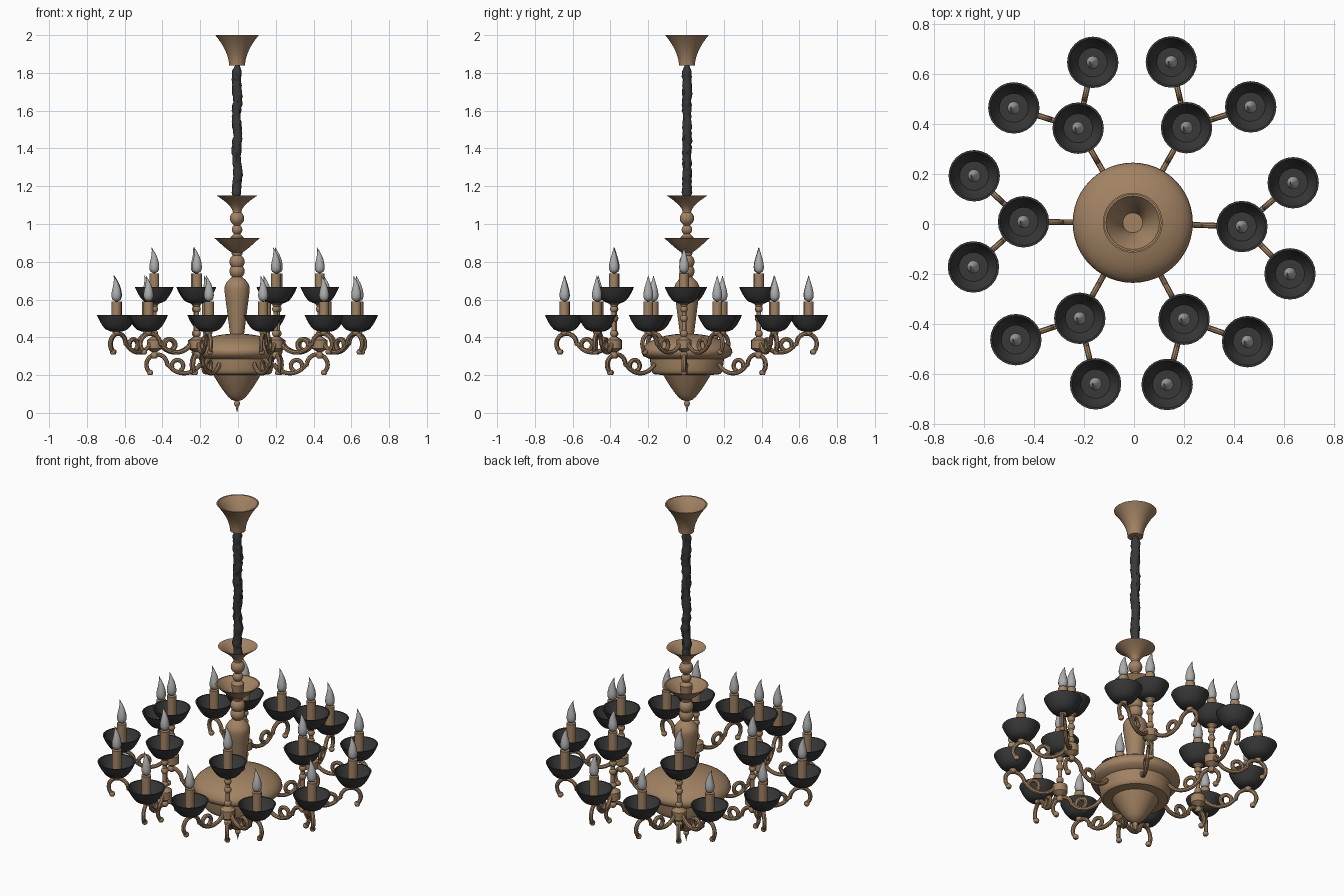
import bpy, bmesh, math, random
from mathutils import Vector

random.seed(4)
cube = bpy.data.objects.get("Cube")
if cube:
    bpy.data.objects.remove(cube, do_unlink=True)


def material(name, *rgb):
    m = bpy.data.materials.new(name)
    m.use_nodes = True
    m.diffuse_color = (*rgb, 1)
    m.node_tree.nodes["Principled BSDF"].inputs["Base Color"].default_value = (*rgb, 1)
    return m


bronze = material("antique bronze", 0.36, 0.225, 0.125)
dark = material("dark iron", 0.04, 0.04, 0.042)
glass = material("frosted glass", 0.42, 0.42, 0.42)
axis = Vector((-0.005, 0.005, 0))


def place(name, mesh, location, turn=0):
    ob = bpy.data.objects.new(name, mesh)
    ob.location = location
    ob.rotation_euler.z = turn
    bpy.context.scene.collection.objects.link(ob)
    return ob


def finish(mesh, mat):
    mesh.materials.clear()
    mesh.materials.append(mat)
    mesh.shade_smooth()
    mesh.set_sharp_from_angle(angle=math.radians(40))
    return mesh


def blend(a, b, t):
    return a + (b - a) * t


# Profile rules: each returns (radius, height) points from the bottom up
def sweep(r_low, z_low, r_high, z_high, power=1, steps=8):
    """Profile from one radius to another; power sets how it curves."""
    ts = [i / steps for i in range(steps + 1)]
    return [(blend(r_low, r_high, t ** power), blend(z_low, z_high, t)) for t in ts]


def bead(radius, z):
    """Round bead that ends in a neck about half as wide."""
    angles = [math.pi * blend(0.2, 0.8, i / 6) for i in range(7)]
    return [(radius * math.sin(a), z - radius * math.cos(a)) for a in angles]


def dish_profile(foot, low, rim, high, power, wall=0.008):
    """Outer skin up to the rim, then the inner skin back down to a floor."""
    outer = sweep(foot, low, rim, high, power)
    return outer + [(r - wall, z) for r, z in reversed(outer[2:])]


def lathe(name, profile, mat, sides=32, lean=None, wobble=0):
    """Turn a profile around z and close both ends."""
    bm = bmesh.new()
    rings = []
    for radius, z in profile:
        ring = []
        for i in range(sides):
            a = math.tau * i / sides
            r = max(radius, 0.0005) * (1 + random.uniform(-wobble, wobble))
            ring.append(bm.verts.new((r * math.cos(a) + (lean(z) if lean else 0), r * math.sin(a), z)))
        rings.append(ring)
    for low, high in zip(rings, rings[1:]):
        for i in range(sides):
            bm.faces.new((low[i - 1], low[i], high[i], high[i - 1]))
    bm.faces.new(reversed(rings[0]))
    bm.faces.new(rings[-1])
    mesh = bpy.data.meshes.new(name)
    bm.to_mesh(mesh)
    bm.free()
    return finish(mesh, mat)


def arc(x, z, radius, start, end, steps=14):
    """Points along an arc in the upright plane, angles in degrees."""
    angles = [math.radians(blend(start, end, i / steps)) for i in range(steps + 1)]
    return [Vector((x + radius * math.cos(a), 0, z + radius * math.sin(a))) for a in angles]


def bars(name, paths, thickness, mat):
    """Round bars along paths, as one mesh."""
    curve = bpy.data.curves.new(name, "CURVE")
    curve.dimensions = "3D"
    curve.bevel_depth = thickness
    curve.bevel_resolution = 2
    curve.use_fill_caps = True
    for path in paths:
        spline = curve.splines.new("POLY")
        spline.points.add(len(path) - 1)
        for point, co in zip(spline.points, path):
            point.co = (*co, 1)
    ob = place(name, curve, axis)
    graph = bpy.context.evaluated_depsgraph_get()
    mesh = bpy.data.meshes.new_from_object(ob.evaluated_get(graph))
    bpy.data.objects.remove(ob, do_unlink=True)
    return finish(mesh, mat)


# Ceiling canopy and the open dishes on the column
for name, shape in (
        ("ceiling_canopy", (0.042, 1.84, 0.115, 2, 1.8)),
        ("column_top_dish", (0.024, 1.07, 0.107, 1.15, 1.5)),
        ("column_middle_dish", (0.03, 0.85, 0.12, 0.926, 0.9))):
    place(name, lathe(name, dish_profile(*shape), bronze), axis)

# Gathered fabric sleeve over the chain
sleeve = [(random.uniform(0.021, 0.027), z) for r, z in sweep(0, 1.09, 0, 1.81, steps=48)]
place("chain_sleeve", lathe("chain_sleeve", sleeve + [(0.008, 1.85)], dark, 12,
      lambda z: 0.003 * math.sin(z * 31), 0.12), axis)

# Turned central column: vase, beads and neck
column = sweep(0.035, 0.4, 0.066, 0.64) + sweep(0.066, 0.66, 0.026, 0.72, 2)
column += bead(0.04, 0.75) + bead(0.04, 0.8) + sweep(0.028, 0.84, 0.035, 0.93)
column += bead(0.028, 0.97) + bead(0.038, 1.03) + [(0.024, 1.08)]
place("central_column", lathe("central_column", column, bronze), axis)

# Central body: drop finial, cone, drum and dome
body = sweep(0, 0, 0.008, 0.035) + bead(0.016, 0.05)
body += sweep(0.03, 0.07, 0.125, 0.2, 0.8) + sweep(0.175, 0.205, 0.196, 0.285, 0.4)
body += [(0.23, 0.3)]
body += [(0.241 * math.cos(a), 0.32 + 0.1 * math.sin(a)) for a in
         (math.pi / 2 * i / 10 for i in range(11))]
place("central_body", lathe("central_body", body, bronze, 48), axis)

# Shared parts of a candle light, with the cup rim at height zero
flame = [(0.026 * math.sin(math.pi * math.sqrt(t)), z) for t, z in sweep(0, 0.07, 1, 0.21, steps=14)]
light_parts = {
    "drip_cup": lathe("drip_cup", dish_profile(0.03, -0.087, 0.103, 0, 0.5), dark, 24),
    "candle_tube": lathe("candle_tube", sweep(0.026, -0.07, 0.026, 0.072, steps=1), bronze, 16),
    "flame_bulb": lathe("flame_bulb", flame, glass, 16, lambda z: -3 * max(0, z - 0.14) ** 2),
    "cup_socket": lathe("cup_socket", bead(0.02, -0.09), bronze, 16),
}


def candle_light(label, spot, height):
    for part, mesh in light_parts.items():
        place(label + "_" + part, mesh, spot + Vector((0, 0, height)))


# Scrolled arm: a dip, an arch that curls over, and a leaf curl
arch = arc(0.26, 0.045, 0.055, 180, -50)
arm = bars("scroll_arm", [
    arc(0.115, 0.1, 0.1, 210, 325) + arch,
    arc(0.15, 0.04, 0.03, 250, -20),
], 0.0115, bronze)
tip_bead = lathe("scroll_tip", bead(0.016, 0), bronze, 12)


def scroll_arm(label, start, height, angle):
    base = start + Vector((0, 0, height))
    place(label + "_arm", arm, base, angle)
    end = arch[-1]
    place(label + "_arm_tip", tip_bead,
          base + Vector((end.x * math.cos(angle), end.x * math.sin(angle), end.z)))


# Turned post with the hub drum that holds the branches
post = bead(0.02, 0.305) + sweep(0.04, 0.34, 0.04, 0.385, steps=1)
for z in (0.42, 0.5, 0.55):
    post += bead(0.02, z)
post = lathe("arm_post", post + [(0.03, 0.582)], bronze, 20)


def radial(angle, distance):
    return axis + Vector((math.cos(angle), math.sin(angle), 0)) * distance


# Six hubs, each with an upper light and two branches
for n, degrees in enumerate((-2, 60.5, 120, 179.5, 241, 298), 1):
    angle = math.radians(degrees)
    hub = radial(angle, 0.438)
    scroll_arm(f"main_{n}", radial(angle, 0.165), 0.21, angle)
    place(f"arm_post_{n}", post, hub)
    candle_light(f"upper_{n}", hub, 0.667)
    for side, spread in (("right", -16), ("left", 16)):
        tip = radial(angle + math.radians(spread), 0.663)
        out = tip - hub
        scroll_arm(f"branch_{n}_{side}", hub, 0.32, math.atan2(out.y, out.x))
        candle_light(f"lower_{n}_{side}", tip, 0.518)
